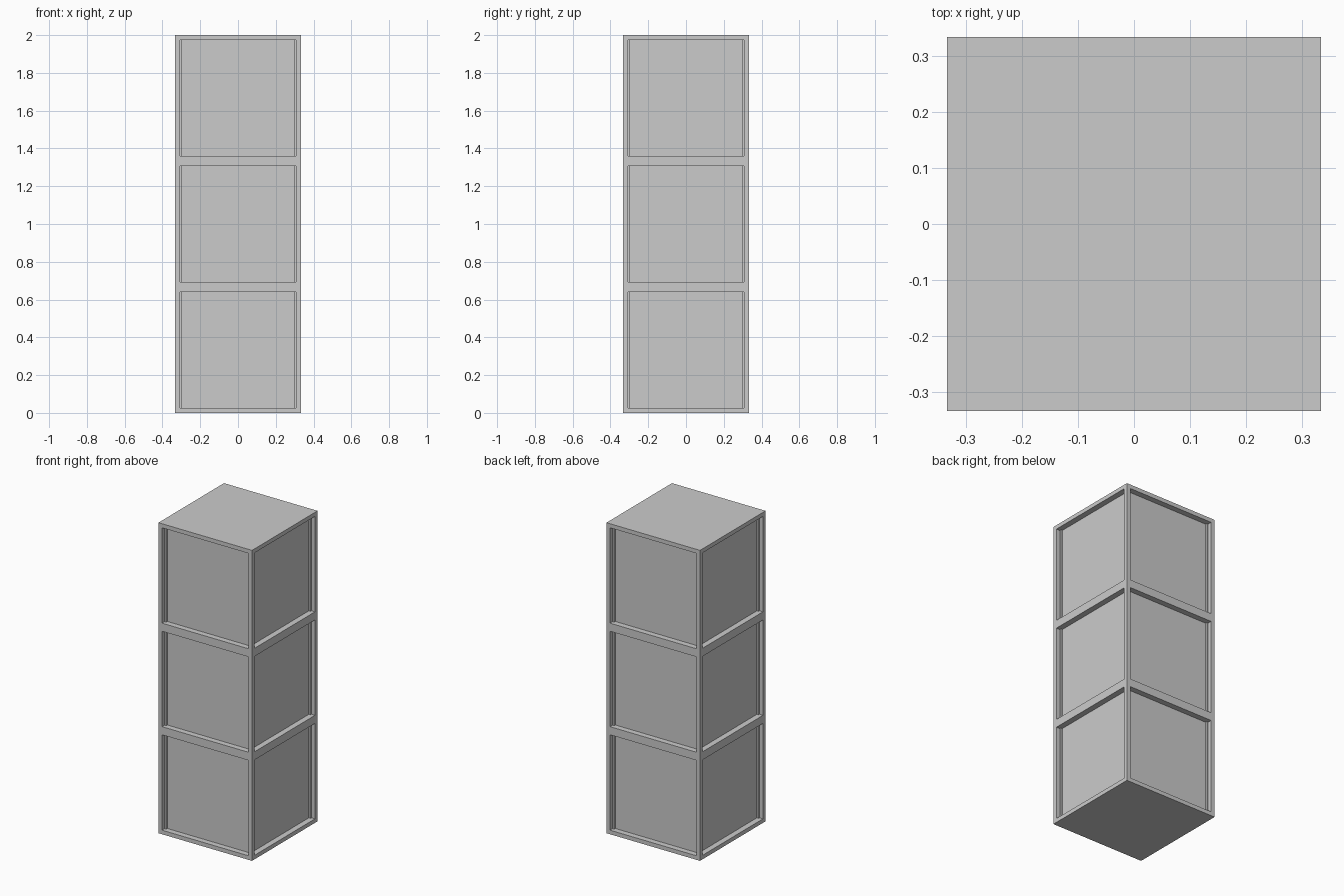
import bpy
import bmesh

SIDE = 2 / 3        # edge of one cube
RIM = SIDE / 18     # frame width and panel depth

cube = bpy.data.objects.get("Cube")
if cube:
    bpy.data.objects.remove(cube, do_unlink=True)

grey = bpy.data.materials.new("light_grey")
grey.use_nodes = True
colour = (0.6, 0.6, 0.6, 1)
grey.diffuse_color = colour
grey.node_tree.nodes["Principled BSDF"].inputs["Base Color"].default_value = colour


def framed_box(name, base):
    """Cube with a recessed square panel on each of its four sides."""
    bm = bmesh.new()
    bmesh.ops.create_cube(bm, size=SIDE)
    bm.normal_update()
    sides = [f for f in bm.faces if abs(f.normal.z) < 0.5]
    # Frame border, then straight-walled recess
    bmesh.ops.inset_individual(bm, faces=sides, thickness=RIM)
    for panel in sides:
        inward = -panel.normal * RIM
        pushed = bmesh.ops.extrude_discrete_faces(bm, faces=[panel])["faces"]
        bmesh.ops.translate(bm, verts=pushed[0].verts, vec=inward)
    bmesh.ops.recalc_face_normals(bm, faces=bm.faces)
    mesh = bpy.data.meshes.new(name)
    bm.to_mesh(mesh)
    bm.free()
    mesh.materials.append(grey)
    box = bpy.data.objects.new(name, mesh)
    box.location.z = base + SIDE / 2
    bpy.context.collection.objects.link(box)


# Stack of three boxes
for level, name in enumerate(("lower_box", "middle_box", "upper_box")):
    framed_box(name, level * SIDE)
